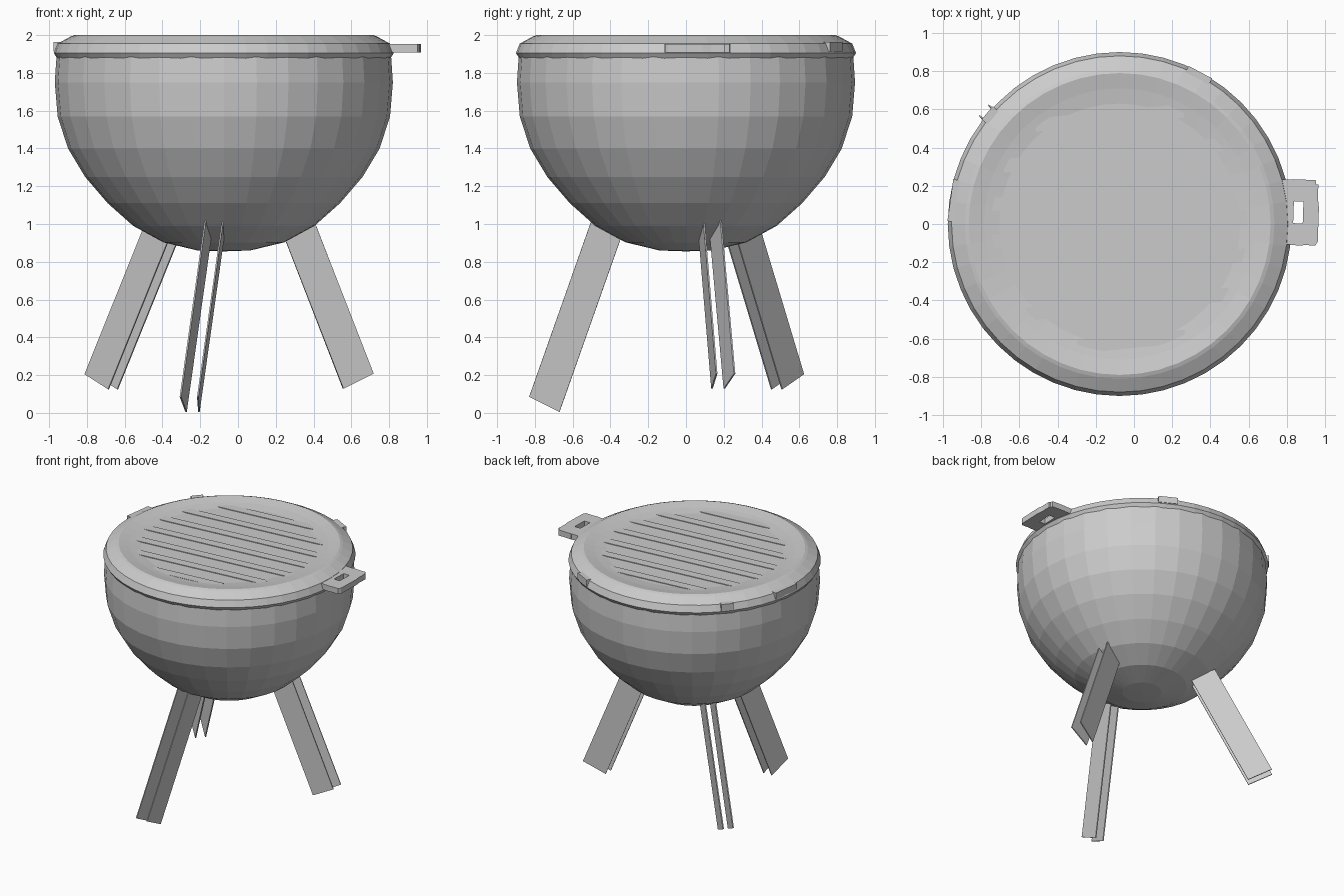
import bpy, bmesh, math
from mathutils import Vector, Matrix

if "Cube" in bpy.data.objects:
    bpy.data.objects.remove(bpy.data.objects["Cube"])

CX = -0.075  # axis of the bowl
TILT = math.radians(5.6)  # grate and handles are turned slightly


def make(name, bm):
    bmesh.ops.recalc_face_normals(bm, faces=bm.faces)
    me = bpy.data.meshes.new(name)
    bm.to_mesh(me)
    bm.free()
    ob = bpy.data.objects.new(name, me)
    bpy.context.collection.objects.link(ob)
    return ob


def lathe(name, profile, n):
    bm = bmesh.new()
    rings = []
    for r, z in profile:
        if r == 0:
            rings.append([bm.verts.new((CX, 0, z))] * n)
        else:
            rings.append([bm.verts.new((CX + r * math.cos(2 * math.pi * i / n),
                                        r * math.sin(2 * math.pi * i / n), z)) for i in range(n)])
    for a, b in zip(rings, rings[1:]):
        for i in range(n):
            j = (i + 1) % n
            vs = list(dict.fromkeys([a[i], a[j], b[j], b[i]]))
            if len(vs) > 2:
                bm.faces.new(vs)
    return make(name, bm)


def add_box(bm, size, matrix):
    bmesh.ops.create_cube(bm, size=1, matrix=matrix @ Matrix.Diagonal((*size, 1)))


# Faceted bowl
lathe("bowl", [(0, 0.855), (0.14, 0.86), (0.32, 0.903), (0.48, 0.99), (0.615, 1.11), (0.735, 1.25),
               (0.825, 1.4), (0.88, 1.57), (0.895, 1.75), (0.885, 1.9)], 32)

# Rim lip running into the shallow dished cooking plate
lathe("rim_and_plate", [(0.84, 1.86), (0.875, 1.865), (0.9, 1.905), (0.88, 1.955), (0.81, 1.993),
                        (0.79, 2.0), (0.71, 1.985), (0.63, 1.975), (0, 1.975)], 48)

# Grate bars, low strips clipped to the dish
bm = bmesh.new()
turn = Matrix.Translation((CX, 0, 0)) @ Matrix.Rotation(TILT, 4, 'Z')
for i in range(-3, 4):
    y = -0.03 + 0.196 * i
    half = math.sqrt(max(0.68 ** 2 - y ** 2, 0.01))
    add_box(bm, (2 * half, 0.07, 0.016), turn @ Matrix.Translation((0, y, 1.972)))
make("grate_bars", bm)

# Right handle: a loop of four blocks around a slot
bm = bmesh.new()
hm = Matrix.Translation((0.885, 0.06, 1.931)) @ Matrix.Rotation(math.radians(-2), 4, 'Z')
for x, y, sx, sy in [(-0.085, 0, 0.07, 0.34), (0.04, 0, 0.07, 0.30),
                     (-0.025, 0.115, 0.06, 0.115), (-0.025, -0.115, 0.06, 0.115)]:
    add_box(bm, (sx, sy, 0.044), hm @ Matrix.Translation((x, y, 0)))
# outer lip with chamfered corners
pts = [(0.07, -0.17), (0.082, -0.15), (0.082, 0.03), (0.06, 0.172), (0.0, 0.172), (0.0, -0.17)]
lip = [bm.verts.new(hm @ Vector((x, y, -0.022))) for x, y in pts]
ex = bmesh.ops.extrude_face_region(bm, geom=[bm.faces.new(lip)])
bmesh.ops.translate(bm, vec=(0, 0, 0.044), verts=[v for v in ex["geom"] if isinstance(v, bmesh.types.BMVert)])
make("handle", bm)

# Left tab and small clips set into the rim
bm = bmesh.new()
for deg, r, sx, sy in [(172, 0.86, 0.07, 0.22), (140, 0.885, 0.04, 0.09), (62, 0.88, 0.04, 0.14)]:
    m = (Matrix.Translation((CX, 0, 1.938)) @ Matrix.Rotation(math.radians(deg), 4, 'Z')
         @ Matrix.Translation((r, 0, 0)))
    add_box(bm, (sx, sy, 0.05), m)
make("rim_tabs", bm)


# Legs: each is a pair of thin plates (top centre, bottom centre, width vector)
def leg(name, plates):
    bm = bmesh.new()
    for top, bottom, width in plates:
        t, b, w = Vector(top), Vector(bottom), Vector(width) / 2
        t += (t - b).normalized() * 0.05
        n = (t - b).cross(w).normalized() * 0.004
        quad = [bm.verts.new(p - n) for p in (b - w, b + w, t + w, t - w)]
        ex = bmesh.ops.extrude_face_region(bm, geom=[bm.faces.new(quad)])
        bmesh.ops.translate(bm, vec=2 * n, verts=[v for v in ex["geom"] if isinstance(v, bmesh.types.BMVert)])
    make(name, bm)


leg("front_leg", [((-0.16, -0.425, 0.965), (-0.29, -0.75, 0.045), (-0.03, -0.16, 0.08)),
                  ((-0.08, -0.425, 0.965), (-0.21, -0.75, 0.045), (-0.006, -0.16, 0.08))])
leg("right_leg", [((0.335, 0.085, 0.945), (0.638, 0.15, 0.168), (0.16, 0.025, 0.08)),
                  ((0.335, 0.16, 0.945), (0.636, 0.23, 0.168), (0.16, 0.055, 0.08))])
leg("left_leg", [((-0.44, 0.28, 0.93), (-0.748, 0.51, 0.165), (-0.125, 0.115, 0.08)),
                 ((-0.39, 0.335, 0.93), (-0.70, 0.565, 0.165), (-0.125, 0.115, 0.08))])
